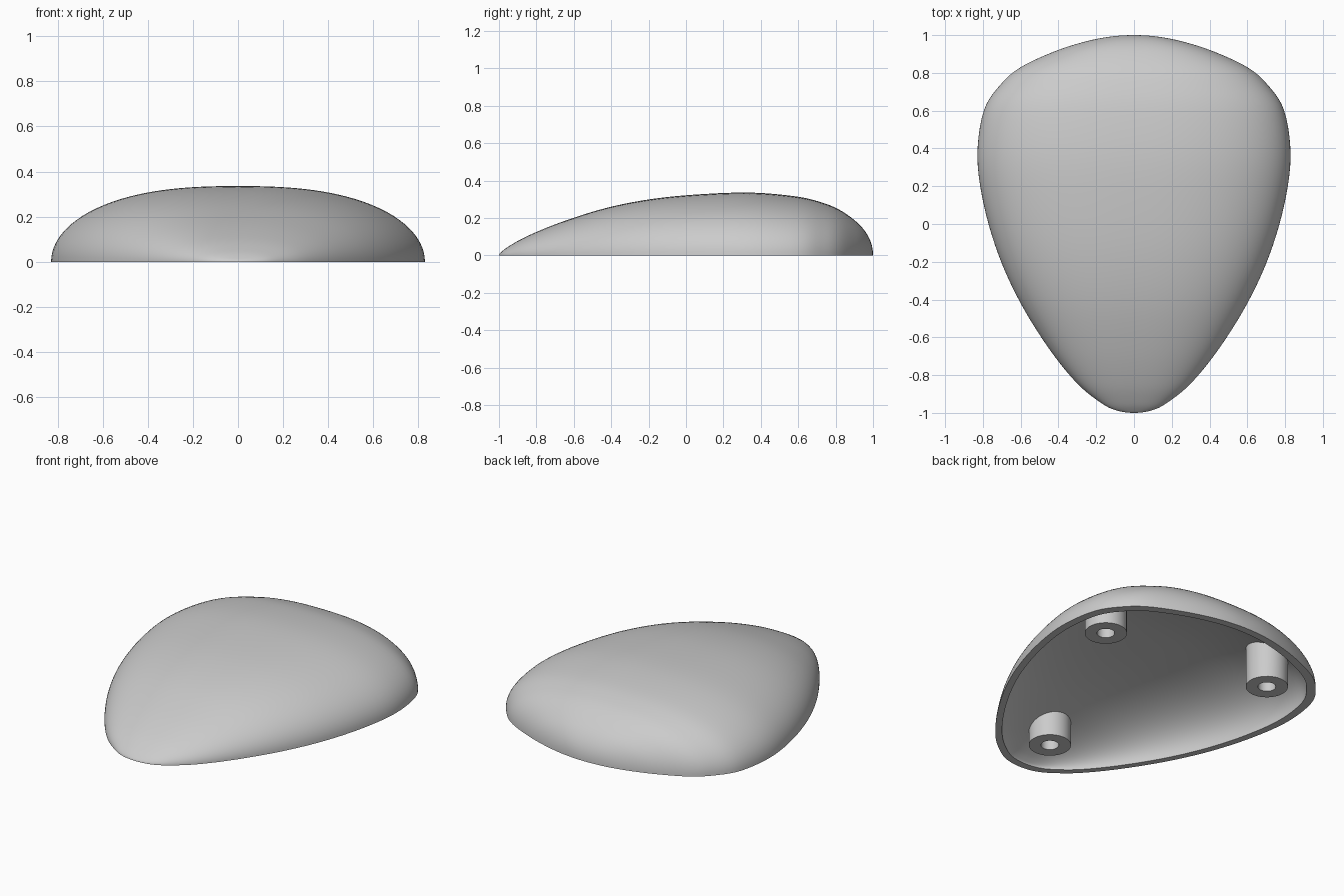
import bpy, bmesh, math
from mathutils import Vector
from mathutils.bvhtree import BVHTree

cube = bpy.data.objects.get("Cube")
if cube:
    bpy.data.objects.remove(cube)

grey = bpy.data.materials.new("plain grey")
grey.use_nodes = True
COLOUR = (0.6, 0.6, 0.6, 1)
grey.diffuse_color = COLOUR
grey.node_tree.nodes["Principled BSDF"].inputs["Base Color"].default_value = COLOUR

# Stations along the length: (y, half width, height)
STATIONS = [Vector(s) for s in (
    (-1, 0, 0), (-.985, .1, .02), (-.94, .185, .053), (-.84, .305, .107),
    (-.66, .45, .18), (-.42, .6, .255), (-.17, .715, .303), (.1, .795, .328),
    (.36, .829, .335), (.6, .795, .313), (.74, .705, .278), (.83, .6, .238),
    (.91, .43, .18), (.96, .28, .125), (.99, .14, .065), (1, 0, 0))]
STEPS = 5      # rows per station
COLUMNS = 48   # segments across the arch


def smooth_stations():
    """Catmull-Rom curve through the stations, mirrored past both ends."""
    flip = lambda v: Vector((v.x, -v.y, -v.z))
    pts = [flip(STATIONS[1])] + STATIONS + [flip(STATIONS[-2])]
    rows = []
    for a, b, c, d in zip(pts, pts[1:], pts[2:], pts[3:]):
        for k in range(STEPS):
            t = k / STEPS
            rows.append((2 * b + (c - a) * t + (2 * a - 5 * b + 4 * c - d) * t * t
                         + (3 * b - a - 3 * c + d) * t ** 3) / 2)
    return rows + [STATIONS[-1]]


def arch(bm, row, scale):
    """One cross-section: a squared-off half ellipse."""
    verts = []
    for j in range(COLUMNS + 1):
        a = math.pi * (j / COLUMNS - .5)
        s = math.sin(a)
        x = row.y * math.copysign(abs(s) ** .8, s)
        z = row.z * max(math.cos(a), 0)
        verts.append(bm.verts.new((x * scale[0], row.x * scale[1], z * scale[2])))
    return verts


def finish(bm, name):
    bmesh.ops.recalc_face_normals(bm, faces=bm.faces)
    mesh = bpy.data.meshes.new(name)
    bm.to_mesh(mesh)
    mesh.materials.append(grey)
    obj = bpy.data.objects.new(name, mesh)
    bpy.context.collection.objects.link(obj)
    bpy.ops.object.select_all(action='DESELECT')
    obj.select_set(True)
    bpy.context.view_layer.objects.active = obj
    bpy.ops.object.shade_smooth_by_angle(angle=math.radians(40))
    return obj


# Hollow shell: outer skin, inner skin and the flat rim joining them
shell = bmesh.new()
rows = smooth_stations()
outer = [arch(shell, r, (1, 1, 1)) for r in rows]
inner = [arch(shell, r, (.944, .955, .87)) for r in rows]
for i in range(len(rows) - 1):
    for skin in (outer, inner):
        for j in range(COLUMNS):
            shell.faces.new((skin[i][j], skin[i][j + 1], skin[i + 1][j + 1], skin[i + 1][j]))
    for j in (0, COLUMNS):
        shell.faces.new((outer[i][j], outer[i + 1][j], inner[i + 1][j], inner[i][j]))
bmesh.ops.remove_doubles(shell, verts=shell.verts, dist=1e-5)
tree = BVHTree.FromBMesh(shell)
finish(shell, "shell")


def screw_post(name, x, y, hole_depth, base=.01, sides=40):
    """Hollow post whose top follows the inside of the shell."""
    bm = bmesh.new()

    def ring(radius, z=None):
        verts = []
        for k in range(sides):
            a = math.tau * k / sides
            p = Vector((x + radius * math.cos(a), y + radius * math.sin(a), base))
            if z is None:
                hit = tree.ray_cast(p, Vector((0, 0, 1)))[0]
                p.z = hit.z + .012 if hit else base
            else:
                p.z = z
            verts.append(bm.verts.new(p))
        return verts

    rings = [ring(.118), ring(.118, base), ring(.05, base), ring(.05, base + hole_depth)]
    for lower, upper in zip(rings, rings[1:]):
        for k in range(sides):
            n = (k + 1) % sides
            bm.faces.new((lower[k], lower[n], upper[n], upper[k]))
    bm.faces.new(rings[-1])
    finish(bm, name)


# Three screw posts under the shell
screw_post("left_post", .575, .44, .18)
screw_post("right_post", -.5, .56, .18)
screw_post("front_post", .01, -.72, .1)
